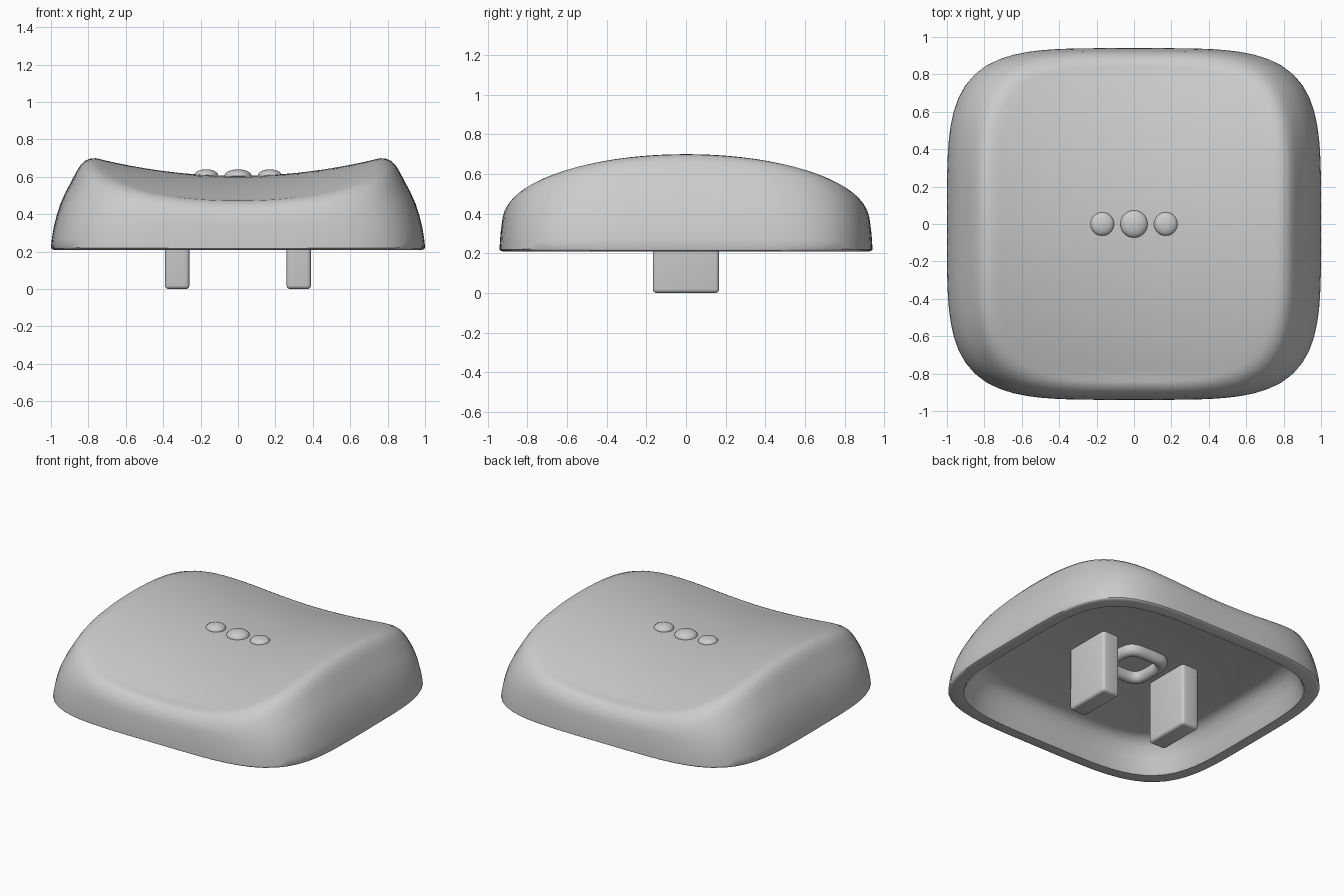
import bpy, bmesh, math

cube = bpy.data.objects.get("Cube")
if cube:
    bpy.data.objects.remove(cube, do_unlink=True)

grey = bpy.data.materials.new("light grey plastic")
grey.use_nodes = True
COLOR = (0.6, 0.6, 0.6, 1)
grey.diffuse_color = COLOR
grey.node_tree.nodes["Principled BSDF"].inputs["Base Color"].default_value = COLOR

SEG = 96
BASE = 0.21
CEILING = 0.43


def finish(name, bm, angle=40):
    bmesh.ops.recalc_face_normals(bm, faces=bm.faces)
    mesh = bpy.data.meshes.new(name)
    bm.to_mesh(mesh)
    bm.free()
    mesh.materials.append(grey)
    obj = bpy.data.objects.new(name, mesh)
    bpy.context.collection.objects.link(obj)
    bpy.ops.object.select_all(action="DESELECT")
    obj.select_set(True)
    bpy.context.view_layer.objects.active = obj
    bpy.ops.object.shade_smooth_by_angle(angle=math.radians(angle))
    return obj


def squircle(a, b, n=4.3):
    """Rounded-square outline with half sizes a and b."""
    points = []
    for i in range(SEG):
        t = 2 * math.pi * i / SEG
        c, s = math.cos(t), math.sin(t)
        r = (abs(c) ** n + abs(s) ** n) ** (-1 / n)
        points.append((a * r * c, b * r * s))
    return points


def bridge(bm, lower, upper):
    for i in range(SEG):
        j = (i + 1) % SEG
        bm.faces.new((lower[i], lower[j], upper[j], upper[i]))


def flat_ring(bm, a, b, z, n=4.3):
    return [bm.verts.new((x, y, z)) for x, y in squircle(a, b, n)]


def top_height(x, y):
    """Saddle: dished across x, crowned along y."""
    return 0.605 + 0.095 * (x / 0.76) ** 2 - 0.19 * y * y


# Cap shell: inner ceiling, inner wall, bottom lip, outer wall, dished top
RIM = (0.76, 0.83)
bm = bmesh.new()
rings = [flat_ring(bm, a, b, z) for a, b, z in (
    (0.79, 0.73, CEILING), (0.83, 0.77, 0.415), (0.86, 0.80, 0.38),
    (0.89, 0.83, 0.31), (0.91, 0.85, 0.23), (0.92, 0.86, BASE),
    (0.985, 0.925, BASE), (0.996, 0.936, 0.215))]
bm.faces.new(rings[0])

rim_points = squircle(*RIM)
for s, a, b in ((0.03, 1, 0.94), (0.13, 0.995, 0.939), (0.25, 0.985, 0.937),
                (0.38, 0.969, 0.934), (0.5, 0.95, 0.93), (0.63, 0.922, 0.925),
                (0.75, 0.89, 0.916), (0.85, 0.865, 0.90), (0.92, 0.843, 0.883),
                (0.97, 0.82, 0.863), (0.995, 0.79, 0.845)):
    ring = []
    for (x, y), (rx, ry) in zip(squircle(a, b), rim_points):
        z = BASE + s * (top_height(rx, ry) - BASE)
        ring.append(bm.verts.new((x, y, z)))
    rings.append(ring)

for k in (1, 0.94, 0.86, 0.76, 0.65, 0.53, 0.4, 0.27, 0.14, 0.05):
    rings.append([bm.verts.new((x * k, y * k, top_height(x * k, y * k)))
                  for x, y in rim_points])
for lower, upper in zip(rings, rings[1:]):
    bridge(bm, lower, upper)
centre = bm.verts.new((0, 0, top_height(0, 0)))
for i in range(SEG):
    bm.faces.new((rings[-1][i], rings[-1][(i + 1) % SEG], centre))
finish("cap_shell", bm)

# Two mounting prongs underneath
for name, side in (("left_prong", 1), ("right_prong", -1)):
    bm = bmesh.new()
    bmesh.ops.create_cube(bm, size=1)
    height = CEILING + 0.02
    for v in bm.verts:
        v.co = (v.co.x * 0.13 + side * 0.325, v.co.y * 0.335, (v.co.z + 0.5) * height)
    bmesh.ops.bevel(bm, geom=bm.edges[:], offset=0.02, segments=4,
                    profile=0.5, affect="EDGES")
    finish(name, bm)

# Raised rounded-square ring between the prongs
bm = bmesh.new()
loops = []
for i in range(12):
    t = 2 * math.pi * i / 12
    size = 0.145 + 0.035 * math.cos(t)
    loops.append(flat_ring(bm, size, size, 0.41 + 0.045 * math.sin(t), 4))
for i, loop in enumerate(loops):
    bridge(bm, loop, loops[(i + 1) % len(loops)])
finish("underside_ring", bm, 60)

# Three touch bumps on the top
for name, x, radius in (("left_bump", 0.17, 0.063), ("middle_bump", 0, 0.073),
                        ("right_bump", -0.17, 0.063)):
    bm = bmesh.new()
    bmesh.ops.create_uvsphere(bm, u_segments=32, v_segments=16, radius=radius)
    for v in bm.verts:
        v.co.z = v.co.z * 0.48 + top_height(x, 0)
        v.co.x += x
    finish(name, bm, 60)
